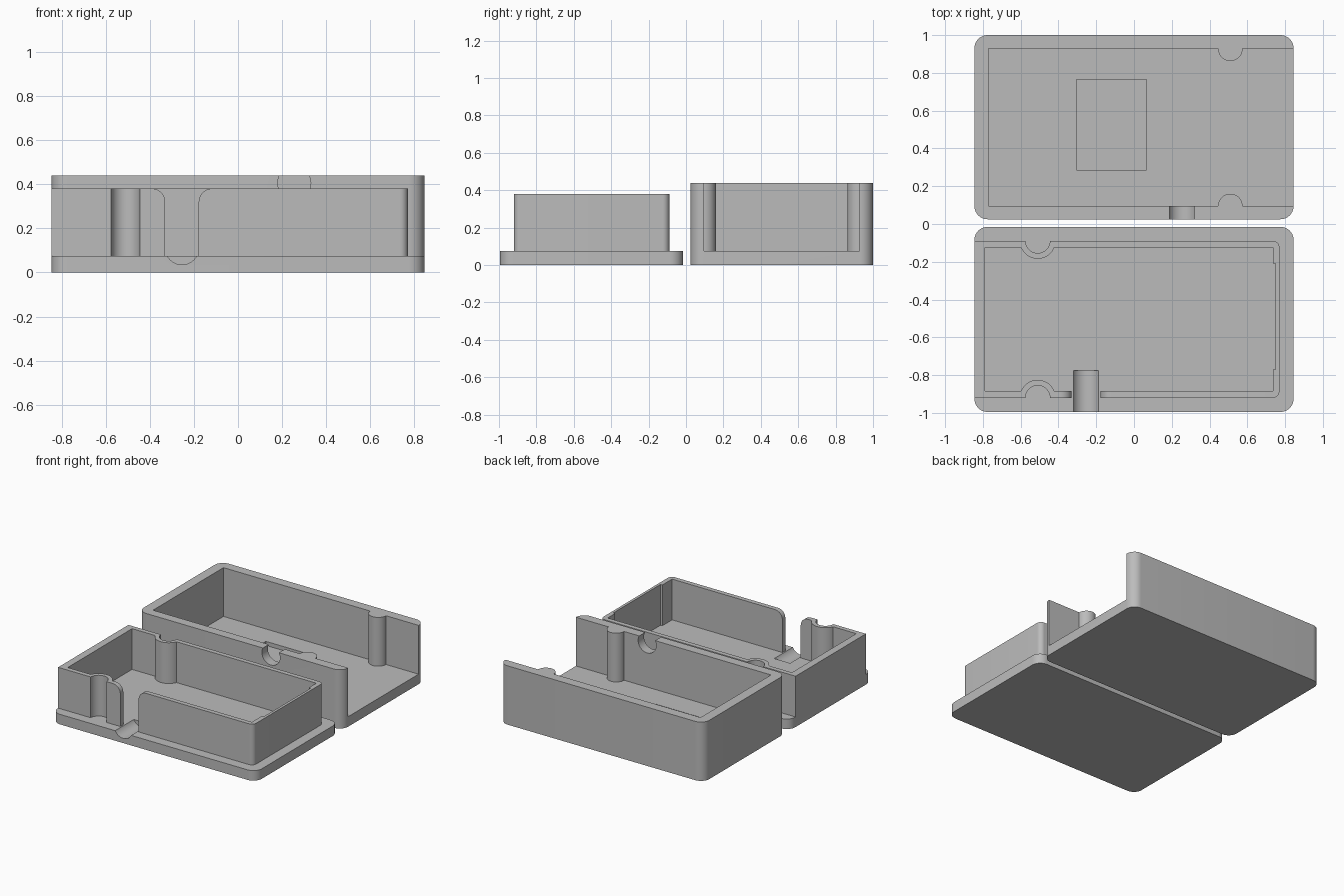
import bpy, bmesh, math
from mathutils import Matrix

if "Cube" in bpy.data.objects:
    bpy.data.objects.remove(bpy.data.objects["Cube"])

grey = bpy.data.materials.new("plain grey")
grey.diffuse_color = (0.5, 0.5, 0.5, 1)
grey.use_nodes = True
grey.node_tree.nodes["Principled BSDF"].inputs["Base Color"].default_value = grey.diffuse_color


def arc(cx, cy, r, a0, a1, n=10):
    """Points along an arc, angles in degrees."""
    return [(cx + r * math.cos(math.radians(a0 + (a1 - a0) * i / n)),
             cy + r * math.sin(math.radians(a0 + (a1 - a0) * i / n)))
            for i in range(n + 1)]


def prism(name, pts, lo, hi, along_y=False):
    """Extrude an outline along z, or an (x, z) outline along y."""
    bm = bmesh.new()
    face = bm.faces.new([bm.verts.new((x, lo, y) if along_y else (x, y, lo)) for x, y in pts])
    res = bmesh.ops.extrude_face_region(bm, geom=[face])
    step = (0, hi - lo, 0) if along_y else (0, 0, hi - lo)
    bmesh.ops.translate(bm, vec=step, verts=[v for v in res["geom"] if isinstance(v, bmesh.types.BMVert)])
    bmesh.ops.recalc_face_normals(bm, faces=bm.faces)
    mesh = bpy.data.meshes.new(name)
    bm.to_mesh(mesh)
    bm.free()
    mesh.materials.append(grey)
    ob = bpy.data.objects.new(name, mesh)
    bpy.context.collection.objects.link(ob)
    return ob


def combine(ob, other, operation):
    """Apply a boolean and discard the second object."""
    mod = ob.modifiers.new("cut", "BOOLEAN")
    mod.operation, mod.solver, mod.object = operation, "EXACT", other
    bpy.context.view_layer.objects.active = ob
    bpy.ops.object.modifier_apply(modifier=mod.name)
    bpy.data.objects.remove(other)


def rect(x0, x1, y0, y1):
    return [(x0, y0), (x1, y0), (x1, y1), (x0, y1)]


def rounded(x0, x1, y0, y1, r):
    return (arc(x1 - r, y0 + r, r, -90, 0) + arc(x1 - r, y1 - r, r, 0, 90)
            + arc(x0 + r, y1 - r, r, 90, 180) + arc(x0 + r, y0 + r, r, 180, 270))


def scalloped(x0, x1, y0, y1, cx, bottom, top, r, corner):
    """Rectangle with a round bite in both long sides; bite centres at y = bottom and top."""
    a = math.degrees(math.asin((y0 - bottom) / r))
    b = math.degrees(math.asin((top - y1) / r))
    right = ([(x1, y0), (x1, y1)] if corner == 0 else
             arc(x1 - corner, y0 + corner, corner, -90, 0) + arc(x1 - corner, y1 - corner, corner, 0, 90))
    return ([(x0, y0)] + arc(cx, bottom, r, 180 - a, a, 20) + right
            + arc(cx, top, r, -b, -180 + b, 20) + [(x0, y1)])


# Deep tray: rounded block, cavity open at the right end, with posts on both walls
tray = prism("deep_tray", rounded(-0.845, 0.845, 0.025, 1.0, 0.07), 0, 0.44)
combine(tray, prism("cavity", scalloped(-0.77, 0.95, 0.095, 0.928, 0.51, 0.095, 0.928, 0.065, 0),
                    0.075, 0.6), "DIFFERENCE")
# Shallow floor recess and cable notch in the front wall
combine(tray, prism("floor_recess", rect(-0.305, 0.065, 0.285, 0.765), 0.045, 0.2), "DIFFERENCE")
combine(tray, prism("cable_notch", arc(0.255, 0.405, 0.075, 0, 348.75, 31), -0.005, 0.12, True), "DIFFERENCE")

# Lid wall: thin scalloped ring that fits inside the tray
lid_wall = prism("lid_wall", scalloped(-0.845, 0.77, -0.92, -0.089, -0.51, -0.92, -0.089, 0.065, 0.035),
                 0.075, 0.38)
combine(lid_wall, prism("lid_cavity", scalloped(-0.79, 0.735, -0.885, -0.124, -0.51, -0.92, -0.089, 0.095, 0),
                        0.0, 0.6), "DIFFERENCE")
combine(lid_wall, prism("end_recess", rect(0.6, 0.75, -0.77, -0.21), 0.0, 0.6), "DIFFERENCE")
# Cable gap in the front wall, with rounded upper corners
gap = ([(-0.33, 0.0), (-0.178, 0.0)] + arc(-0.118, 0.32, 0.06, 180, 90)
       + [(-0.118, 0.5), (-0.39, 0.5)] + arc(-0.39, 0.32, 0.06, 90, 0))
combine(lid_wall, prism("cable_gap", gap, -0.96, -0.86, True), "DIFFERENCE")

# Lid plate joined with its wall, then grooved for the cable
lid = prism("lid", rounded(-0.845, 0.845, -0.995, -0.015, 0.07), 0, 0.075)
combine(lid, lid_wall, "UNION")
combine(lid, prism("cable_groove", arc(-0.254, 0.11, 0.075, 0, 348.75, 31), -1.1, -0.775, True), "DIFFERENCE")

# Smooth the round parts, keep the edges crisp
for ob in (tray, lid):
    bpy.ops.object.select_all(action="DESELECT")
    ob.select_set(True)
    bpy.context.view_layer.objects.active = ob
    bpy.ops.object.shade_smooth_by_angle(angle=math.radians(30))
